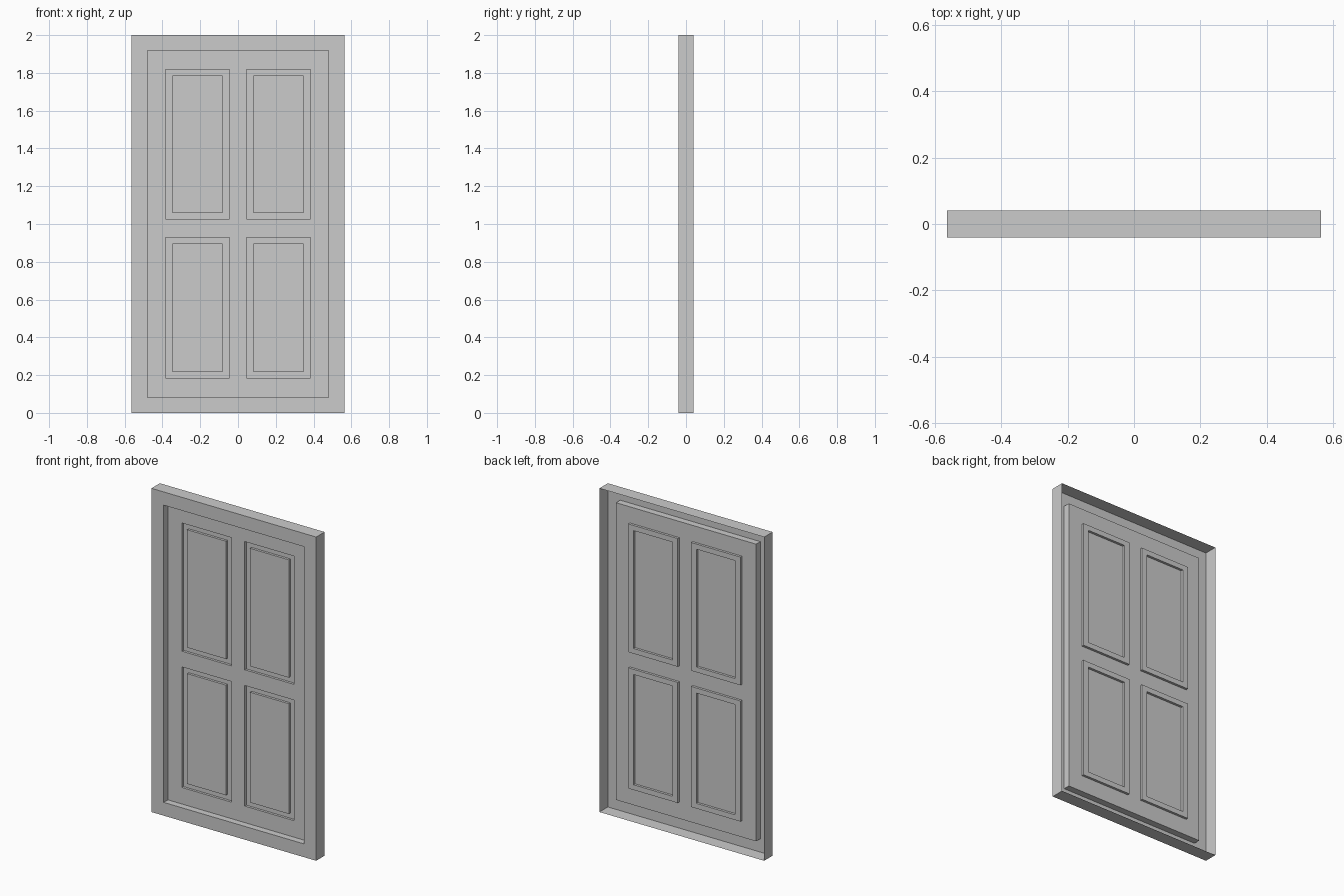
import bpy, bmesh

if "Cube" in bpy.data.objects:
    bpy.data.objects.remove(bpy.data.objects["Cube"])

FRONT, LEAF, BACK, GROOVE = -0.041, 0.0, 0.041, 0.015


def rect(bm, x0, x1, z0, z1, y):
    return [bm.verts.new((x, y, z)) for x, z in ((x0, z0), (x1, z0), (x1, z1), (x0, z1))]


def bridge(bm, a, b):
    for i in range(4):
        j = (i + 1) % 4
        bm.faces.new((a[i], a[j], b[j], b[i]))


def finish(bm, name):
    bmesh.ops.remove_doubles(bm, verts=bm.verts, dist=1e-5)
    me = bpy.data.meshes.new(name)
    bm.to_mesh(me)
    bm.free()
    ob = bpy.data.objects.new(name, me)
    bpy.context.collection.objects.link(ob)


# door frame: open-backed casing with outer sides, front face and reveal
bm = bmesh.new()
loops = [rect(bm, -0.563, 0.563, 0, 2, BACK),
         rect(bm, -0.563, 0.563, 0, 2, FRONT),
         rect(bm, -0.479, 0.479, 0.082, 1.918, FRONT),
         rect(bm, -0.479, 0.479, 0.082, 1.918, LEAF)]
for a, b in zip(loops, loops[1:]):
    bridge(bm, a, b)
finish(bm, "door_frame")

# door leaf: rails and stiles, leaving four panel openings
xs = [-0.479, -0.383, -0.046, 0.046, 0.383, 0.479]
zs = [0.082, 0.184, 0.929, 1.026, 1.818, 1.918]
bm = bmesh.new()
for i in range(5):
    for k in range(5):
        if not (i % 2 and k % 2):
            bm.faces.new(rect(bm, xs[i], xs[i + 1], zs[k], zs[k + 1], LEAF))
finish(bm, "door_leaf")

# panels: sunken groove around a raised centre field
for i, side in ((1, "left"), (3, "right")):
    for k, level in ((1, "lower"), (3, "upper")):
        bm = bmesh.new()
        o = (xs[i], xs[i + 1], zs[k], zs[k + 1])
        n = (o[0] + 0.036, o[1] - 0.036, o[2] + 0.032, o[3] - 0.032)
        loops = [rect(bm, *o, LEAF), rect(bm, *o, LEAF + GROOVE),
                 rect(bm, *n, LEAF + GROOVE), rect(bm, *n, LEAF)]
        for a, b in zip(loops, loops[1:]):
            bridge(bm, a, b)
        bm.faces.new(loops[-1])
        finish(bm, f"{level}_{side}_panel")
